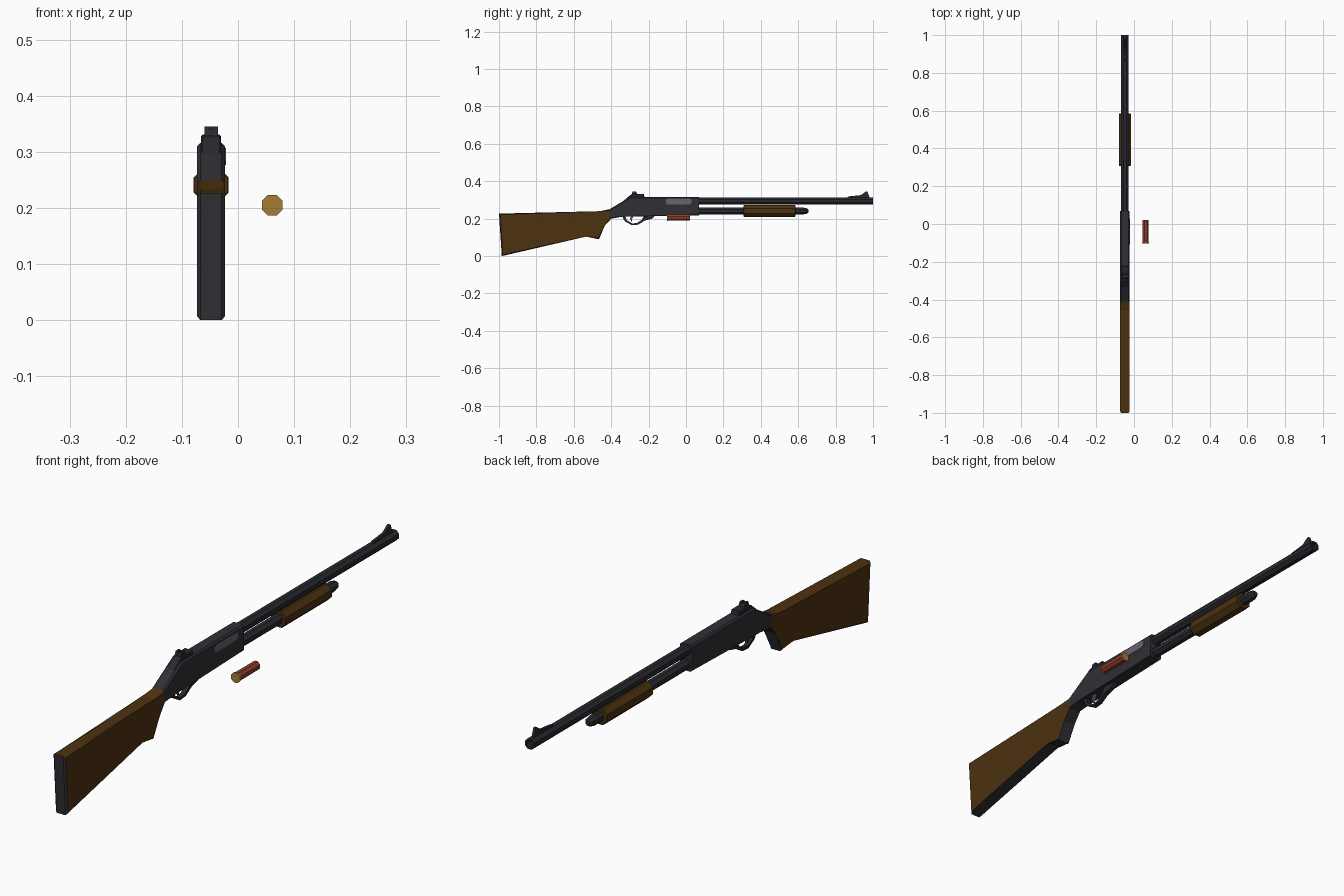
import bpy, bmesh, math
from mathutils import Matrix

if "Cube" in bpy.data.objects:
    bpy.data.objects.remove(bpy.data.objects["Cube"])

CX = -0.048  # centre plane of the gun


def material(name, rgb):
    m = bpy.data.materials.new(name)
    m.use_nodes = True
    m.diffuse_color = (*rgb, 1)
    bsdf = next(n for n in m.node_tree.nodes if n.type == 'BSDF_PRINCIPLED')
    bsdf.inputs["Base Color"].default_value = (*rgb, 1)
    return m


METAL = material("gunmetal", (0.029, 0.029, 0.036))
DARK = material("dark_steel", (0.022, 0.023, 0.029))
WOOD = material("walnut", (0.075, 0.032, 0.005))
STEEL = material("light_steel", (0.13, 0.13, 0.15))
RED = material("red_plastic", (0.29, 0.046, 0.026))
BRASS = material("brass", (0.38, 0.2, 0.035))


def finish(name, bm, mats, rule=None):
    bmesh.ops.recalc_face_normals(bm, faces=bm.faces[:])
    bm.normal_update()
    if rule:
        for f in bm.faces:
            f.material_index = rule(f)
    me = bpy.data.meshes.new(name)
    bm.to_mesh(me)
    bm.free()
    for m in mats:
        me.materials.append(m)
    ob = bpy.data.objects.new(name, me)
    bpy.context.collection.objects.link(ob)
    return ob


def slab(name, profile, half, mats, x=CX, chamfer=0, skip=(), rule=None):
    """Side profile (y, z) extruded across x; outline edges chamfered except those in skip."""
    bm = bmesh.new()
    n = len(profile)
    sides = [[bm.verts.new((x + s * half, y, z)) for y, z in profile] for s in (-1, 1)]
    for ring in sides:
        bm.faces.new(ring)
    for i in range(n):
        j = (i + 1) % n
        bm.faces.new((sides[0][i], sides[0][j], sides[1][j], sides[1][i]))
    if chamfer:
        edges = [bm.edges.get((r[i], r[(i + 1) % n]))
                 for r in sides for i in range(n) if i not in skip]
        bmesh.ops.bevel(bm, geom=edges, offset=chamfer, segments=1, affect='EDGES')
    return finish(name, bm, mats, rule)


def tube(name, rings, x, z, mats, rule=None, sides=8):
    """Faceted tube along y from (y, flat radius) rings, capped at both ends."""
    bm = bmesh.new()
    loops = []
    for y, r in rings:
        r /= math.cos(math.pi / sides)
        angles = [2 * math.pi * (k + 0.5) / sides for k in range(sides)]
        loops.append([bm.verts.new((x + r * math.cos(a), y, z + r * math.sin(a))) for a in angles])
    for a, b in zip(loops, loops[1:]):
        for k in range(sides):
            m = (k + 1) % sides
            bm.faces.new((a[k], a[m], b[m], b[k]))
    bm.faces.new(loops[0])
    bm.faces.new(loops[-1])
    return finish(name, bm, mats, rule)


# Stock: wooden sides and top, dark underside and butt
slab("stock",
     [(-1, 0.227), (-0.985, 0), (-0.535, 0.11), (-0.465, 0.09), (-0.44, 0.165),
      (-0.40, 0.2), (-0.41, 0.25), (-0.46, 0.234)],
     0.025, [WOOD, METAL], chamfer=0.006, skip=(5,),
     rule=lambda f: int(abs(f.normal.x) < 0.9 and f.normal.z < 0.3))

# Receiver
slab("receiver",
     [(-0.41, 0.25), (-0.40, 0.2), (-0.34, 0.217), (0.07, 0.217), (0.07, 0.316), (-0.30, 0.316)],
     0.025, [METAL], chamfer=0.006, skip=(0, 3))
slab("ejection_port",
     [(-0.108, 0.284), (-0.1, 0.277), (0.022, 0.277), (0.03, 0.284),
      (0.03, 0.3), (0.022, 0.307), (-0.1, 0.307), (-0.108, 0.3)],
     0.002, [STEEL], x=CX + 0.0245)

# Barrel with open bore, magazine tube with tapered cap, and pump grip
tube("barrel", [(0.06, 0.0195), (1, 0.0195), (1, 0.013), (0.95, 0.013)], CX, 0.2945, [DARK])
tube("magazine_tube", [(0.06, 0.0185), (0.585, 0.0185), (0.625, 0.0185), (0.647, 0.014), (0.655, 0.008)],
     CX, 0.241, [DARK])
tube("pump_grip", [(0.307, 0.029), (0.31, 0.0315), (0.582, 0.0315), (0.585, 0.029)],
     CX, 0.241, [WOOD])

# Trigger guard: outer outline out, inner outline back
slab("trigger_guard",
     [(-0.345, 0.218), (-0.327, 0.186), (-0.29, 0.165), (-0.255, 0.168), (-0.22, 0.19),
      (-0.18, 0.2), (-0.165, 0.218), (-0.225, 0.218), (-0.235, 0.195), (-0.262, 0.177),
      (-0.287, 0.174), (-0.317, 0.192), (-0.327, 0.218)],
     0.009, [DARK])
slab("trigger", [(-0.295, 0.218), (-0.299, 0.2), (-0.29, 0.183), (-0.288, 0.2), (-0.278, 0.218)],
     0.004, [STEEL])

# Rear sight: ramped base with two ears and a centre blade
slab("rear_sight_base",
     [(-0.352, 0.28), (-0.3, 0.325), (-0.285, 0.331), (-0.225, 0.331), (-0.222, 0.314), (-0.3, 0.31)],
     0.018, [DARK], chamfer=0.003)
for side, part in ((-1, "right"), (1, "left")):
    slab("rear_sight_ear_" + part,
         [(-0.292, 0.328), (-0.285, 0.345), (-0.268, 0.345), (-0.258, 0.328)],
         0.004, [DARK], x=CX + side * 0.008)
slab("rear_sight_blade", [(-0.29, 0.328), (-0.285, 0.34), (-0.268, 0.34), (-0.26, 0.328)],
     0.008, [DARK])

# Front sight ramp
slab("front_sight", [(0.86, 0.312), (0.87, 0.319), (0.935, 0.326), (0.962, 0.345),
                     (0.97, 0.345), (0.982, 0.312)], 0.005, [DARK])

# Loose shell beside the gun
tube("shell_body", [(-0.097, 0.016), (0.022, 0.016)], 0.061, 0.205, [RED, BRASS],
     rule=lambda f: int(abs(f.normal.y) > 0.9))
tube("shell_rim", [(-0.102, 0.0185), (-0.097, 0.0185)], 0.061, 0.205, [BRASS])
